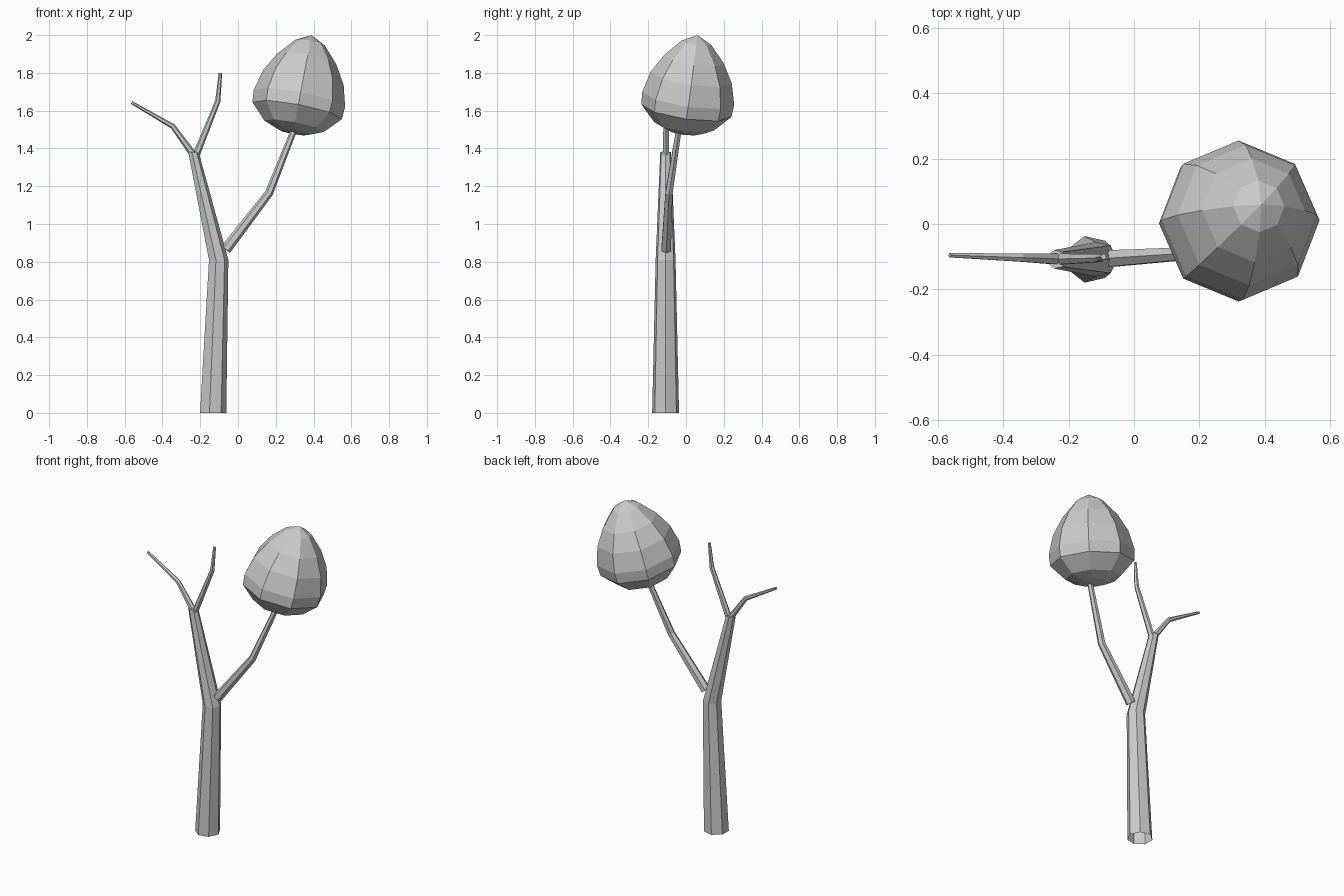
import bpy
from math import cos, sin, tau
from mathutils import Vector

if "Cube" in bpy.data.objects:
    bpy.data.objects.remove(bpy.data.objects["Cube"])


def make_object(name, verts, faces):
    mesh = bpy.data.meshes.new(name)
    mesh.from_pydata([tuple(v) for v in verts], [], faces)
    mesh.update()
    ob = bpy.data.objects.new(name, mesh)
    bpy.context.collection.objects.link(ob)
    return ob


def tube(name, path, sides, level=False, cap_start=True):
    """Tapered tube through (x, y, z, radius) points; level keeps rings horizontal."""
    pts = [Vector(p[:3]) for p in path]
    verts, faces = [], []
    for i, p in enumerate(pts):
        before = (p - pts[i - 1]).normalized() if i else Vector()
        after = (pts[i + 1] - p).normalized() if i + 1 < len(pts) else Vector()
        t = Vector((0, 0, 1)) if level else (before + after).normalized()
        u = Vector((0, 1, 0))
        u = (u - t * u.dot(t)).normalized()
        w = u.cross(t)
        for k in range(sides):
            a = tau * k / sides
            verts.append(p + (w * cos(a) + u * sin(a)) * path[i][3])
    for i in range(len(pts) - 1):
        for k in range(sides):
            a, b = i * sides + k, i * sides + (k + 1) % sides
            faces.append((a, b, b + sides, a + sides))
    if cap_start:
        faces.append(tuple(reversed(range(sides))))
    n = len(verts)
    faces.append(tuple(range(n - sides, n)))
    return make_object(name, verts, faces)


# Seven-sided trunk, open underneath
tube("trunk", [(-0.135, -0.108, 0, 0.073),
               (-0.105, -0.108, 0.81, 0.054),
               (-0.237, -0.108, 1.38, 0.029)], 7, level=True, cap_start=False)

# Branches
tube("main_branch", [(-0.065, -0.105, 0.865, 0.029),
                     (0.165, -0.09, 1.165, 0.022),
                     (0.305, -0.035, 1.52, 0.016)], 6)
tube("left_twig", [(-0.235, -0.107, 1.365, 0.019),
                   (-0.345, -0.103, 1.517, 0.014),
                   (-0.563, -0.095, 1.643, 0.008)], 6)
tube("upper_twig", [(-0.22, -0.107, 1.37, 0.019),
                    (-0.107, -0.104, 1.65, 0.014),
                    (-0.093, -0.10, 1.80, 0.009)], 6)

# Leaning, egg-shaped foliage: (distance along axis, radius) profile
center = Vector((0.313, 0.002, 1.60))
axis = Vector((0.19, 0.145, 1)).normalized()
side_y = (Vector((0, 1, 0)) - axis * axis.y).normalized()
side_x = side_y.cross(axis)
profile = [(-0.115, 0.085), (-0.085, 0.16), (0, 0.241), (0.067, 0.246),
           (0.18, 0.217), (0.28, 0.16), (0.37, 0.08)]
S = 8
verts, faces = [], []
for t, r in profile:
    for k in range(S):
        a = tau * k / S
        verts.append(center + axis * t + (side_x * cos(a) + side_y * sin(a)) * r)
verts += [center - axis * 0.125, center + axis * 0.411]
bottom, top, last = len(verts) - 2, len(verts) - 1, (len(profile) - 1) * S
for k in range(S):
    j = (k + 1) % S
    for i in range(0, last, S):
        faces.append((i + k, i + j, i + S + j, i + S + k))
    faces.append((bottom, j, k))
    faces.append((last + k, last + j, top))
make_object("foliage", verts, faces)
